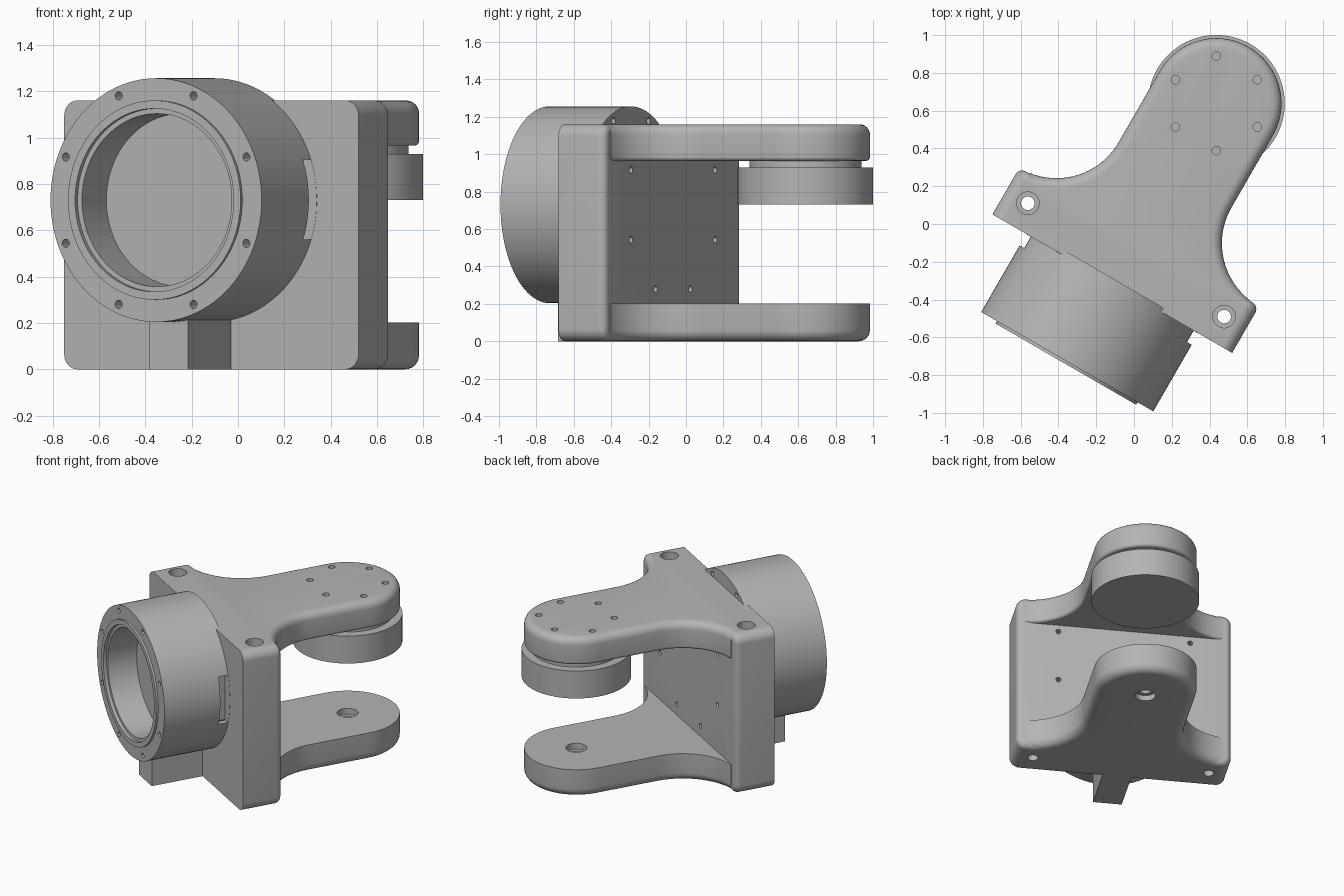
import bpy, bmesh
from math import sin, cos, pi, radians, sqrt
from mathutils import Matrix, Vector

cube = bpy.data.objects.get("Cube")
if cube:
    bpy.data.objects.remove(cube, do_unlink=True)

grey = bpy.data.materials.new("plain_grey")
grey.use_nodes = True
COLOUR = (0.46, 0.46, 0.46, 1)
grey.diffuse_color = COLOUR
grey.node_tree.nodes["Principled BSDF"].inputs["Base Color"].default_value = COLOUR

# The whole bracket is built square, then turned about z
TURN = radians(-30)
SHIFT = Vector((0.05, -0.03, 0))
PLACE = Matrix.Translation(SHIFT) @ Matrix.Rotation(TURN, 4, "Z")
PIVOT_Y, BORE_Z = 0.772, 0.73
FRONT, BACK, HALF = -0.33, -0.045, 0.733
TOP = 1.16


def finish(name, bm):
    bmesh.ops.recalc_face_normals(bm, faces=bm.faces)
    mesh = bpy.data.meshes.new(name)
    bm.to_mesh(mesh)
    bm.free()
    mesh.materials.append(grey)
    obj = bpy.data.objects.new(name, mesh)
    obj.matrix_world = PLACE
    bpy.context.collection.objects.link(obj)
    return obj


def arc(cx, cy, r, a0, a1, n):
    return [(cx + r * cos(radians(a0 + (a1 - a0) * i / n)),
             cy + r * sin(radians(a0 + (a1 - a0) * i / n))) for i in range(n + 1)]


def prism(points, lo, hi, axis="z"):
    bm = bmesh.new()
    put = (lambda p, h: (p[0], p[1], h)) if axis == "z" else (lambda p, h: (p[0], h, p[1]))
    a = [bm.verts.new(put(p, lo)) for p in points]
    b = [bm.verts.new(put(p, hi)) for p in points]
    bm.faces.new(a)
    bm.faces.new(b)
    for i in range(len(a)):
        j = (i + 1) % len(a)
        bm.faces.new((a[i], a[j], b[j], b[i]))
    bmesh.ops.recalc_face_normals(bm, faces=bm.faces)
    return bm


def round_edges(bm, rule, size):
    edges = [e for e in bm.edges if all(rule(v.co) for v in e.verts)]
    bmesh.ops.bevel(bm, geom=edges, offset=size, segments=6, profile=0.5, affect="EDGES")


def disc(bm, centre, r, lo, hi, axis="z", n=24):
    """Add a closed cylinder to bm."""
    part = prism(arc(centre[0], centre[1], r, 0, 360 - 360 / n, n - 1), lo, hi, axis)
    temp = bpy.data.meshes.new("temp")
    part.to_mesh(temp)
    part.free()
    bm.from_mesh(temp)
    bpy.data.meshes.remove(temp)


def smooth(obj):
    bpy.ops.object.select_all(action="DESELECT")
    obj.select_set(True)
    bpy.context.view_layer.objects.active = obj
    bpy.ops.object.shade_smooth_by_angle(angle=radians(32))


def cut(obj, bm):
    cutter = finish("cutter", bm)
    cutter.hide_render = True
    mod = obj.modifiers.new("holes", "BOOLEAN")
    mod.operation, mod.solver, mod.object = "DIFFERENCE", "EXACT", cutter
    bpy.context.view_layer.update()
    bpy.context.view_layer.objects.active = obj
    bpy.ops.object.modifier_apply(modifier=mod.name)
    bpy.data.objects.remove(cutter, do_unlink=True)


# Eight bolt positions shared by the ring and the plate
BOLTS = [(0.487 * cos(radians(22.5 + 45 * i)), BORE_Z + 0.487 * sin(radians(22.5 + 45 * i)))
         for i in range(8)]


def bolt_holes(bm):
    for p in BOLTS:
        disc(bm, p, 0.018, -0.95, 0.05, "y", 12)


# Mounting plate: rounded rectangle with softened back rim
R = 0.065
corners = [(1, 1, 0), (-1, 1, 90), (-1, -1, 180), (1, -1, 270)]
outline = []
for sx, sz, a in corners:
    outline += arc(sx * (HALF - R), TOP / 2 + sz * (TOP / 2 - R), R, a, a + 90, 8)
bm = prism(outline, FRONT, BACK, "y")
round_edges(bm, lambda c: c.y > BACK - 0.001, 0.04)
plate = finish("mounting_plate", bm)
for side in (-1, 1):
    holes = bmesh.new()
    disc(holes, (side * 0.6, -0.185), 0.036, -0.1, 1.3)
    cut(plate, holes)
    holes = bmesh.new()
    disc(holes, (side * 0.6, -0.185), 0.06, TOP - 0.06, 1.3)
    cut(plate, holes)
holes = bmesh.new()
bolt_holes(holes)
cut(plate, holes)
smooth(plate)

# Arms: round end, straight sides, flared root
END_R, FLARE = 0.345, 0.38
half = arc(END_R + FLARE, 0.335, FLARE, 262, 180, 20)
arm_outline = ([(half[0][0], -0.11)] + half + arc(0, PIVOT_Y, END_R, 0, 180, 48)
               + [(-x, y) for x, y in reversed(half)] + [(-half[0][0], -0.11)])


def arm(name, lo, hi, low_round, high_round):
    bm = prism(arm_outline, lo, hi)
    round_edges(bm, lambda c: c.y > -0.1 and c.z > hi - 0.001, high_round)
    if low_round:
        round_edges(bm, lambda c: c.y > -0.1 and c.z < lo + 0.001, low_round)
    return finish(name, bm)


upper = arm("upper_arm", 0.965, TOP, 0.02, 0.055)
holes = bmesh.new()
for i in range(6):
    a = radians(90 + 60 * i) - TURN
    disc(holes, (0.25 * cos(a), PIVOT_Y + 0.25 * sin(a)), 0.023, TOP - 0.08, 1.3, n=12)
cut(upper, holes)
smooth(upper)

bm = prism(arm_outline, 0, 0.203)
round_edges(bm, lambda c: c.y > -0.1 and c.z < 0.001, 0.06)
lower = finish("lower_arm", bm)
for r, lo, hi in ((0.04, -0.1, 0.3), (0.07, 0.16, 0.3), (0.07, -0.1, 0.04)):
    holes = bmesh.new()
    disc(holes, (0, PIVOT_Y), r, lo, hi)
    cut(lower, holes)
smooth(lower)

# Pivot drum hanging under the upper arm
for name, r, lo, hi in (("pivot_neck", 0.30, 0.92, 0.98), ("pivot_drum", 0.362, 0.73, 0.93)):
    bm = bmesh.new()
    disc(bm, (0, PIVOT_Y), r, lo, hi, n=96)
    smooth(finish(name, bm))

# Front ring housing: turned profile with lip, step and blind bore
profile = [(0, -0.305), (0.526, -0.305), (0.526, -0.807), (0.43, -0.807), (0.43, -0.822),
           (0.395, -0.822), (0.395, -0.80), (0.373, -0.80), (0.373, -0.59), (0, -0.59)]
bm = bmesh.new()
verts = [bm.verts.new((r, y, BORE_Z)) for r, y in profile]
edges = [bm.edges.new(pair) for pair in zip(verts, verts[1:])]
bmesh.ops.spin(bm, geom=verts + edges, cent=(0, 0, BORE_Z), axis=(0, 1, 0),
               angle=2 * pi, steps=96)
bmesh.ops.remove_doubles(bm, verts=bm.verts, dist=0.0005)
ring = finish("ring_housing", bm)
holes = bmesh.new()
bolt_holes(holes)
cut(ring, holes)
for side in (-1, 1):
    a, b = side * 0.45, side * 0.6
    slot = [(a, 0.56), (b, 0.56), (b, 0.905), (a, 0.905)]
    cut(ring, prism(slot, -0.40, -0.331, "y"))
smooth(ring)

# Support foot below the ring
W = 0.098
foot = finish("support_foot", prism([(-W, -0.7), (W, -0.7), (W, -0.3), (-W, -0.3)], 0, 0.25))
smooth(foot)
